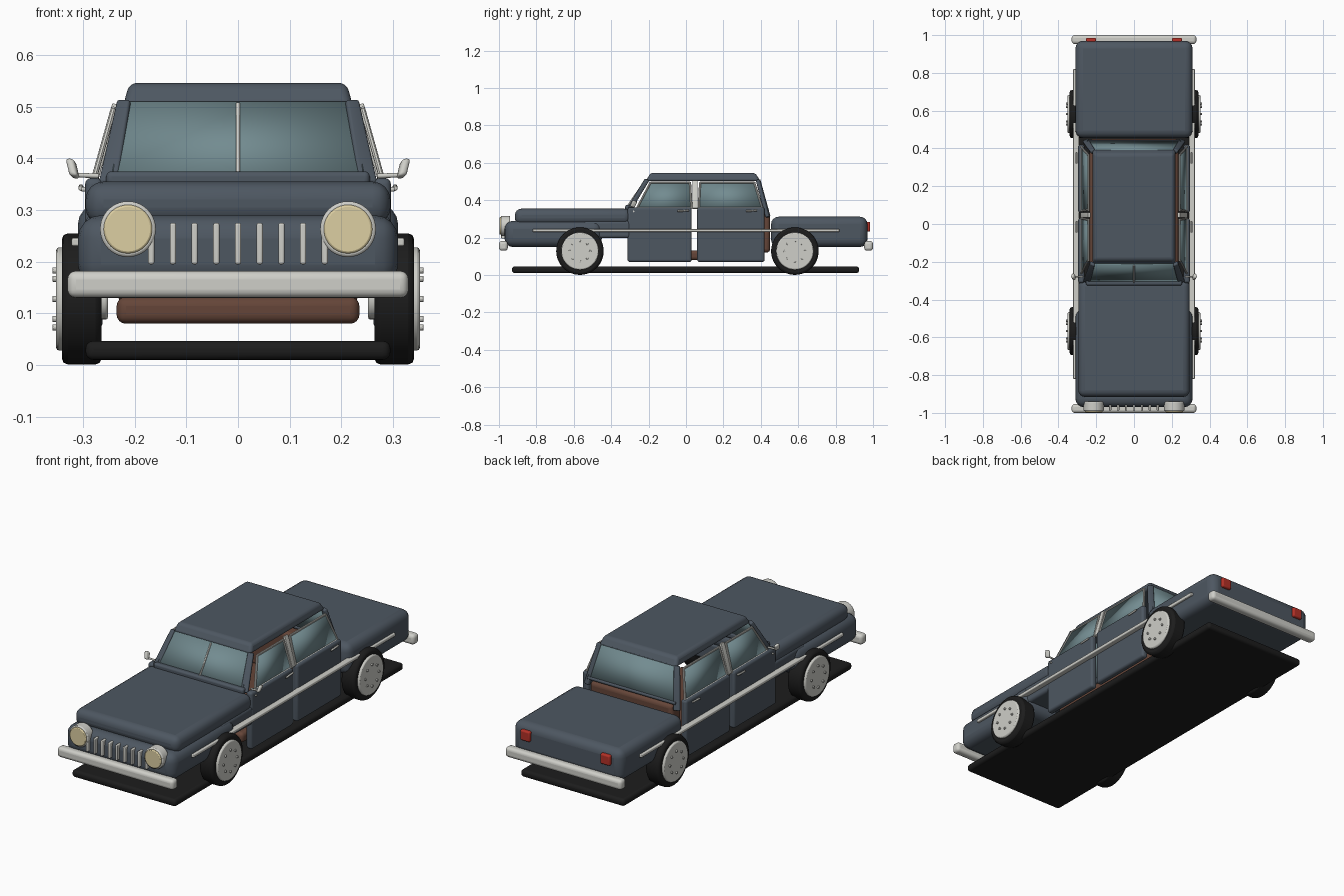
import bpy, bmesh, math
from mathutils import Vector, Matrix

if "Cube" in bpy.data.objects:
    bpy.data.objects.remove(bpy.data.objects["Cube"])


def material(name, r, g, b):
    m = bpy.data.materials.new(name)
    m.diffuse_color = (r, g, b, 1)
    m.use_nodes = True
    m.node_tree.nodes["Principled BSDF"].inputs["Base Color"].default_value = m.diffuse_color
    return m


BODY = material("slate_paint", 0.075, 0.095, 0.12)
CHROME = material("chrome", 0.62, 0.62, 0.58)
GLASS = material("glass", 0.17, 0.26, 0.28)
BLACK = material("rubber", 0.012, 0.012, 0.012)
CREAM = material("lamp_cream", 0.72, 0.62, 0.36)
RED = material("lamp_red", 0.45, 0.03, 0.02)
BROWN = material("leather", 0.13, 0.06, 0.04)


def finish(name, bm, mat, bevel=0, mirror=False, thick=0, seg=4):
    bmesh.ops.recalc_face_normals(bm, faces=bm.faces)
    me = bpy.data.meshes.new(name)
    bm.to_mesh(me)
    bm.free()
    me.materials.append(mat)
    ob = bpy.data.objects.new(name, me)
    bpy.context.collection.objects.link(ob)
    if thick:
        s = ob.modifiers.new("thickness", 'SOLIDIFY')
        s.thickness, s.offset = thick, 0
    if bevel:
        b = ob.modifiers.new("bevel", 'BEVEL')
        b.width, b.segments, b.limit_method = bevel, seg, 'ANGLE'
    if mirror:
        ob.modifiers.new("mirror", 'MIRROR')
    bpy.context.view_layer.objects.active = ob
    ob.select_set(True)
    bpy.ops.object.shade_smooth_by_angle(angle=math.radians(35))
    ob.select_set(False)
    return ob


def box(name, x, y, z, mat, bevel=0.01, mirror=False):
    bm = bmesh.new()
    bmesh.ops.create_cube(bm, size=1)
    for v in bm.verts:
        v.co = [(lo + hi) / 2 + c * (hi - lo) for c, (lo, hi) in zip(v.co, (x, y, z))]
    return finish(name, bm, mat, bevel, mirror)


def add_rod(bm, a, b, r, seg=12):
    a, b = Vector(a), Vector(b)
    rot = (b - a).to_track_quat('Z', 'Y').to_matrix().to_4x4()
    bmesh.ops.create_cone(bm, cap_ends=True, segments=seg, radius1=r, radius2=r,
                          depth=(b - a).length, matrix=Matrix.Translation((a + b) / 2) @ rot)


def rods(name, pairs, r, mat, bevel=0, mirror=False, seg=12):
    bm = bmesh.new()
    for a, b in pairs:
        add_rod(bm, a, b, r, seg)
    return finish(name, bm, mat, bevel, mirror, seg=2)


def panel(name, pts, mat, thick=0.008, mirror=False, bevel=0):
    bm = bmesh.new()
    bm.faces.new([bm.verts.new(p) for p in pts])
    return finish(name, bm, mat, bevel, mirror, thick)


def prism(name, yz, x0, x1, mat, bevel, mirror=True):
    bm = bmesh.new()
    f = bm.faces.new([bm.verts.new((x0, y, z)) for y, z in yz])
    g = bmesh.ops.extrude_face_region(bm, geom=[f])
    for v in g["geom"]:
        if isinstance(v, bmesh.types.BMVert):
            v.co.x = x1
    return finish(name, bm, mat, bevel, mirror)


# Body shells
box("floor_slab", (-.295, .295), (-.93, .925), (.01, .047), BLACK, .015)
box("front_body", (-.31, .31), (-.97, -.45), (.15, .29), BODY, .045)
box("cowl", (-.295, .295), (-.55, -.295), (.197, .29), BODY, .015)
box("hood", (-.295, .295), (-.915, -.295), (.27, .355), BODY, .035)
box("rear_body", (-.31, .31), (.455, .97), (.15, .312), BODY, .04)

# Roof with a slightly narrower top
bm = bmesh.new()
bmesh.ops.create_cube(bm, size=1)
for v in bm.verts:
    top = v.co.z > 0
    v.co = (v.co.x * (.42 if top else .445),
            (-.19 if top else -.215) if v.co.y < 0 else (.37 if top else .398),
            .546 if top else .502)
finish("roof", bm, BODY, .014)

# Doors, with chrome pull handles
prism("front_door", [(-.312, .07), (.03, .07), (.03, .362), (-.312, .362)], .262, .296, BODY, .012)
prism("rear_door", [(.06, .07), (.42, .07), (.42, .362), (.06, .362)], .262, .296, BODY, .012)
rods("door_handles", [((.304, y, .342), (.304, y + .06, .345)) for y in (-.045, .32)],
     .005, CHROME, .002, True)

# Interior
box("cabin_floor", (-.235, .235), (-.3, .42), (.08, .132), BROWN, .018)
box("rear_seat_back", (-.235, .235), (.37, .45), (.12, .335), BROWN, .02)


# Side windows: x leans inward with height
def side(y, z, out=0):
    return (.277 - (z - .36) * .28 + out, y, z)


front_win = [(-.262, .358), (-.19, .495), (.022, .495), (.03, .358)]
rear_win = [(.068, .358), (.075, .495), (.365, .495), (.408, .358)]
for name, win in (("front", front_win), ("rear", rear_win)):
    panel(name + "_side_glass", [side(*p) for p in win], GLASS, .006, True)
    rods(name + "_window_trim", [(side(*win[i], .002), side(*win[(i + 1) % 4], .002))
                                 for i in range(4)], .0055, CHROME, 0, True, 8)
panel("centre_pillar", [side(.034, .355), side(.034, .505), side(.062, .505), side(.062, .355)],
      CHROME, .014, True, .003)

# Windscreen, rear window and their frames
screen = [(-.245, -.305, .365), (.245, -.305, .365), (.215, -.212, .508), (-.215, -.212, .508)]
back = [(-.25, .437, .345), (.25, .437, .345), (.21, .388, .51), (-.21, .388, .51)]
panel("windscreen", screen, GLASS, .008)
panel("rear_window", back, GLASS, .008)
rods("windscreen_divider", [((0, -.31, .372), (0, -.219, .506))], .004, CHROME)
panel("front_pillar", [(.232, -.31, .35), (.268, -.3, .35), (.232, -.202, .51), (.207, -.215, .51)],
      BODY, .02, True, .006)
panel("rear_pillar", [(.24, .445, .31), (.27, .432, .31), (.232, .38, .51), (.205, .39, .51)],
      BODY, .02, True, .006)
box("windscreen_sill", (-.255, .255), (-.325, -.29), (.345, .375), BODY, .01)
rods("rear_window_sill", [((-.25, .436, .345), (.25, .436, .345))], .009, BODY)

# Bumpers and side trim
box("front_bumper", (-.33, .33), (-1, -.953), (.13, .182), CHROME, .016)
box("rear_bumper", (-.33, .33), (.953, 1), (.13, .182), CHROME, .016)
box("side_trim", (.29, .322), (-.82, .82), (.23, .246), CHROME, .004, True)

# Grille, headlamps and tail lamps
for i in range(-4, 5):
    box("grille_bar", (i * .042 - .006, i * .042 + .006), (-.988, -.955), (.195, .275), CHROME, .004)
rods("headlamp_rim", [((.213, -.94, .263), (.213, -.99, .263))], .054, CHROME, .005, True, 40)
rods("headlamp_lens", [((.213, -.96, .263), (.213, -.997, .263))], .047, CREAM, .004, True, 40)
box("tail_lamp", (.2, .255), (.95, .985), (.232, .285), RED, .008, True)

# Door mirrors
rods("mirror_arm", [((.27, -.28, .366), (.32, -.28, .368)), ((.285, -.28, .34), (.303, -.28, .34))],
     .0045, CHROME, 0, True)
panel("mirror_head", [(.308, -.29, .363), (.324, -.285, .364), (.332, -.27, .397), (.316, -.275, .397)],
      CHROME, .026, True, .007)

# Wheels: tyre, disc, ring of bolts and inner hub
for name, y in (("front", -.567), ("rear", .582)):
    c = .128
    rods(name + "_tyre", [((.264, y, c), (.341, y, c))], .127, BLACK, .012, True, 48)
    rods(name + "_wheel_disc", [((.33, y, c), (.352, y, c))], .1, CHROME, .006, True, 48)
    rods(name + "_inner_hub", [((.252, y, c), (.27, y, c))], .04, CHROME, .004, True, 24)
    ring = [(y + r * math.cos(k * math.tau / n), c + r * math.sin(k * math.tau / n))
            for r, n in ((.055, 8),) for k in range(n)]
    rods(name + "_wheel_bolts", [((.345, a, b), (.359, a, b)) for a, b in ring],
         .006, CHROME, .001, True, 8)
